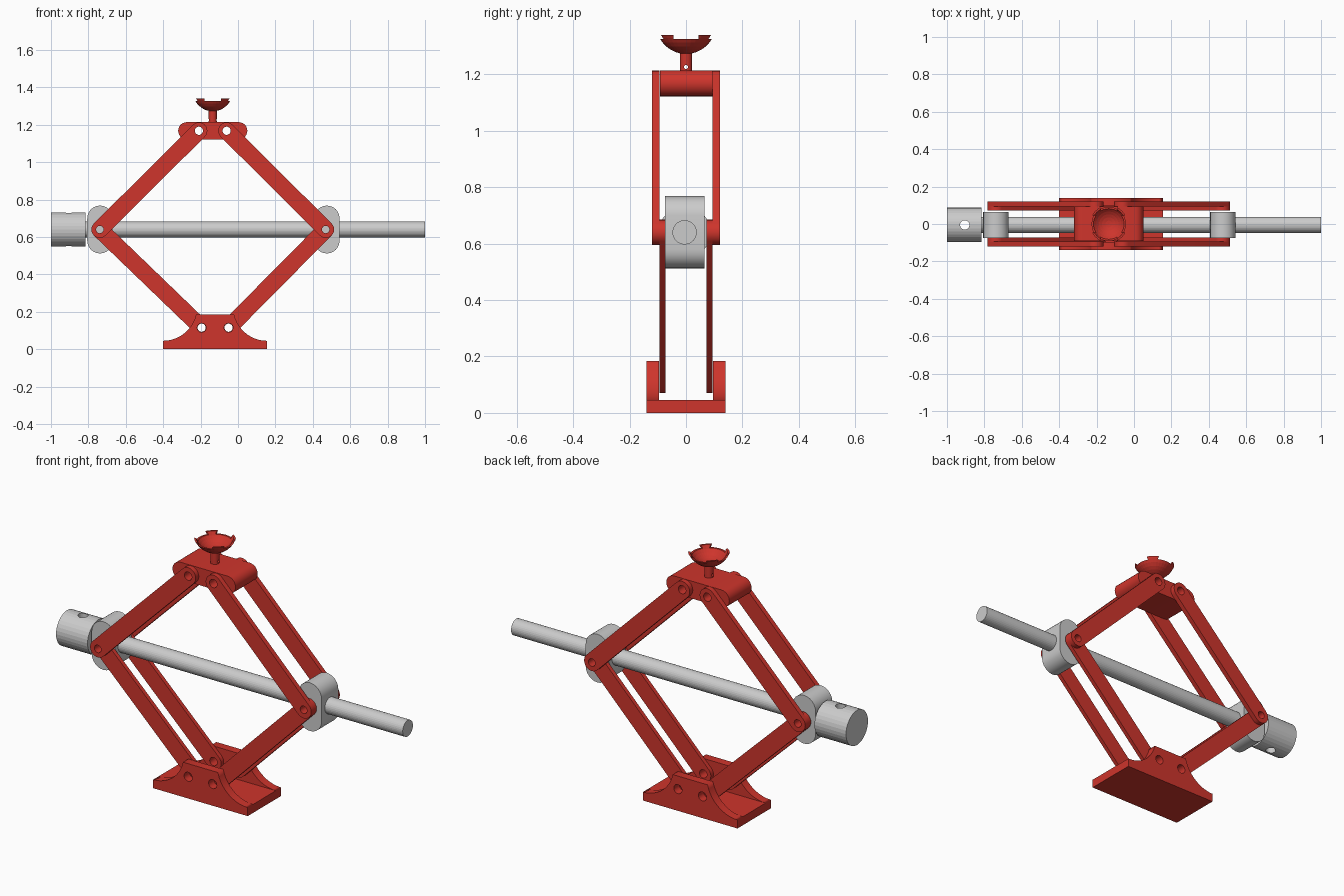
import bpy, bmesh
from math import pi, sin, cos, atan2, radians, sqrt

if "Cube" in bpy.data.objects:
    bpy.data.objects.remove(bpy.data.objects["Cube"])

red = bpy.data.materials.new("red_paint")
red.diffuse_color = (0.62, 0.035, 0.025, 1)
red.use_nodes = True
red.node_tree.nodes["Principled BSDF"].inputs["Base Color"].default_value = red.diffuse_color
ZP = 0.64                      # height of the screw and side pivots
CX = -0.135                    # centre of the linkage


def ring(x, z, r, n=24):
    return [(x + r * cos(2 * pi * i / n), z + r * sin(2 * pi * i / n)) for i in range(n)]


def stadium(a, b, r, n=12):
    t = atan2(b[1] - a[1], b[0] - a[0])
    pts = []
    for c, start in ((b, t - pi / 2), (a, t + pi / 2)):
        pts += [(c[0] + r * cos(start + pi * i / n), c[1] + r * sin(start + pi * i / n)) for i in range(n + 1)]
    return pts


def plate(name, loops, y0, y1, mat=None):
    """Extrude an x-z outline (first loop) with holes (other loops) from y0 to y1."""
    cu = bpy.data.curves.new(name, 'CURVE')
    cu.dimensions = '2D'
    cu.fill_mode = 'BOTH'
    cu.extrude = (y1 - y0) / 2
    for pts in loops:
        sp = cu.splines.new('POLY')
        sp.points.add(len(pts) - 1)
        for p, (x, z) in zip(sp.points, pts):
            p.co = (x, z, 0, 1)
        sp.use_cyclic_u = True
    ob = bpy.data.objects.new(name, cu)
    bpy.context.collection.objects.link(ob)
    ob.rotation_euler = (pi / 2, 0, 0)
    ob.location.y = (y0 + y1) / 2
    if mat:
        cu.materials.append(mat)
    bpy.ops.object.select_all(action='DESELECT')
    ob.select_set(True)
    bpy.context.view_layer.objects.active = ob
    bpy.ops.object.convert(target='MESH')
    return bpy.context.object


def rod(name, r, depth, loc, rot=(0, 0, 0), mat=None, n=32):
    bpy.ops.mesh.primitive_cylinder_add(vertices=n, radius=r, depth=depth, location=loc, rotation=rot)
    ob = bpy.context.object
    ob.name = name
    if mat:
        ob.data.materials.append(mat)
    return ob


def box(name, size, loc, mat=None):
    bpy.ops.mesh.primitive_cube_add(size=1, location=loc)
    ob = bpy.context.object
    ob.name = name
    ob.scale = size
    if mat:
        ob.data.materials.append(mat)
    return ob


def cut(ob, cutter):
    m = ob.modifiers.new("cut", 'BOOLEAN')
    m.operation = 'DIFFERENCE'
    m.solver = 'EXACT'
    m.object = cutter
    bpy.context.view_layer.objects.active = ob
    bpy.ops.object.modifier_apply(modifier=m.name)
    bpy.data.objects.remove(cutter)


# base: floor plate and two side walls with concave flanks
BX = -0.1225
box("base_plate", (0.555, 0.28, 0.045), (BX, 0, 0.0225), red)
flank = [(-0.2775 + 0.18 * cos(radians(a)), 0.225 + 0.18 * sin(radians(a))) for a in range(-90, -12, 7)]
outline = [(BX + x, z) for x, z in flank] + [(BX - x, z) for x, z in reversed(flank)]
holes = [ring(BX + s * 0.072, 0.115, 0.024) for s in (-1, 1)]
for side, y0 in (("front", -0.14), ("back", 0.095)):
    plate("base_wall_" + side, [outline] + holes, y0, y0 + 0.045, red)

# arms: four upper on the outside, four lower on the inside
for sx, lr in ((-1, "left"), (1, "right")):
    pivot = (CX + sx * 0.604, ZP)
    for kind, end, y0, y1 in (("upper", (CX + sx * 0.074, 1.168), 0.094, 0.12),
                              ("lower", (BX + sx * 0.072, 0.115), 0.072, 0.094)):
        loops = [stadium(pivot, end, 0.045), ring(*pivot, 0.02), ring(*end, 0.022)]
        plate(f"{kind}_arm_{lr}_front", loops, -y1, -y0, red)
        plate(f"{kind}_arm_{lr}_back", loops, y0, y1, red)

# top bracket
plate("top_bracket", [stadium((CX - 0.139, 1.168), (CX + 0.139, 1.168), 0.046)]
      + [ring(CX + s * 0.074, 1.168, 0.024) for s in (-1, 1)], -0.092, 0.094, red)

# saddle stem with a small cross hole
stem = rod("saddle_stem", 0.022, 0.085, (CX, 0, 1.2425), mat=red)
cut(stem, rod("stem_hole", 0.007, 0.2, (CX, 0, 1.226), (0, pi / 2, 0), n=16))

# saddle: revolved bowl, rim notched on four sides
N = 32
R = 0.109
prof = [(R * sin(t), 1.272 + 0.115 * (1 - cos(t))) for t in [radians(a) for a in range(0, 61, 10)]]
prof.append((0.1, 1.34))
prof += [(0.09, 1.34)] + [(0.09 * sin(t) / sin(radians(60)), 1.286 + 0.1 * (1 - cos(t)))
                          for t in [radians(a) for a in range(50, -1, -10)]]
bm = bmesh.new()
vs = [bm.verts.new((r, 0, z)) for r, z in prof]
es = [bm.edges.new(p) for p in zip(vs, vs[1:])]
bmesh.ops.spin(bm, geom=vs + es, axis=(0, 0, 1), cent=(0, 0, 0), angle=2 * pi, steps=N, use_duplicate=False)
bmesh.ops.remove_doubles(bm, verts=bm.verts, dist=1e-4)
bmesh.ops.recalc_face_normals(bm, faces=bm.faces)
me = bpy.data.meshes.new("saddle")
bm.to_mesh(me)
bm.free()
me.materials.append(red)
saddle = bpy.data.objects.new("saddle", me)
saddle.location.x = CX
bpy.context.collection.objects.link(saddle)
for size in ((0.3, 0.09, 0.06), (0.09, 0.3, 0.06)):
    cut(saddle, box("notch", size, (CX, 0, 1.356)))

# screw, its drive head with a cross hole, and the trunnion blocks
YS = -0.005
rod("screw", 0.043, 1.83, (0.085, YS, ZP), (0, pi / 2, 0))
head = rod("screw_head", 0.092, 0.185, (-0.9075, YS, ZP), (0, pi / 2, 0))
cut(head, rod("head_hole", 0.025, 0.4, (-0.905, YS, ZP), n=24))
for x, lr in ((-0.738, "left"), (0.475, "right")):
    plate("trunnion_" + lr, [stadium((x, ZP - 0.06), (x, ZP + 0.06), 0.068)], -0.075, 0.065)
